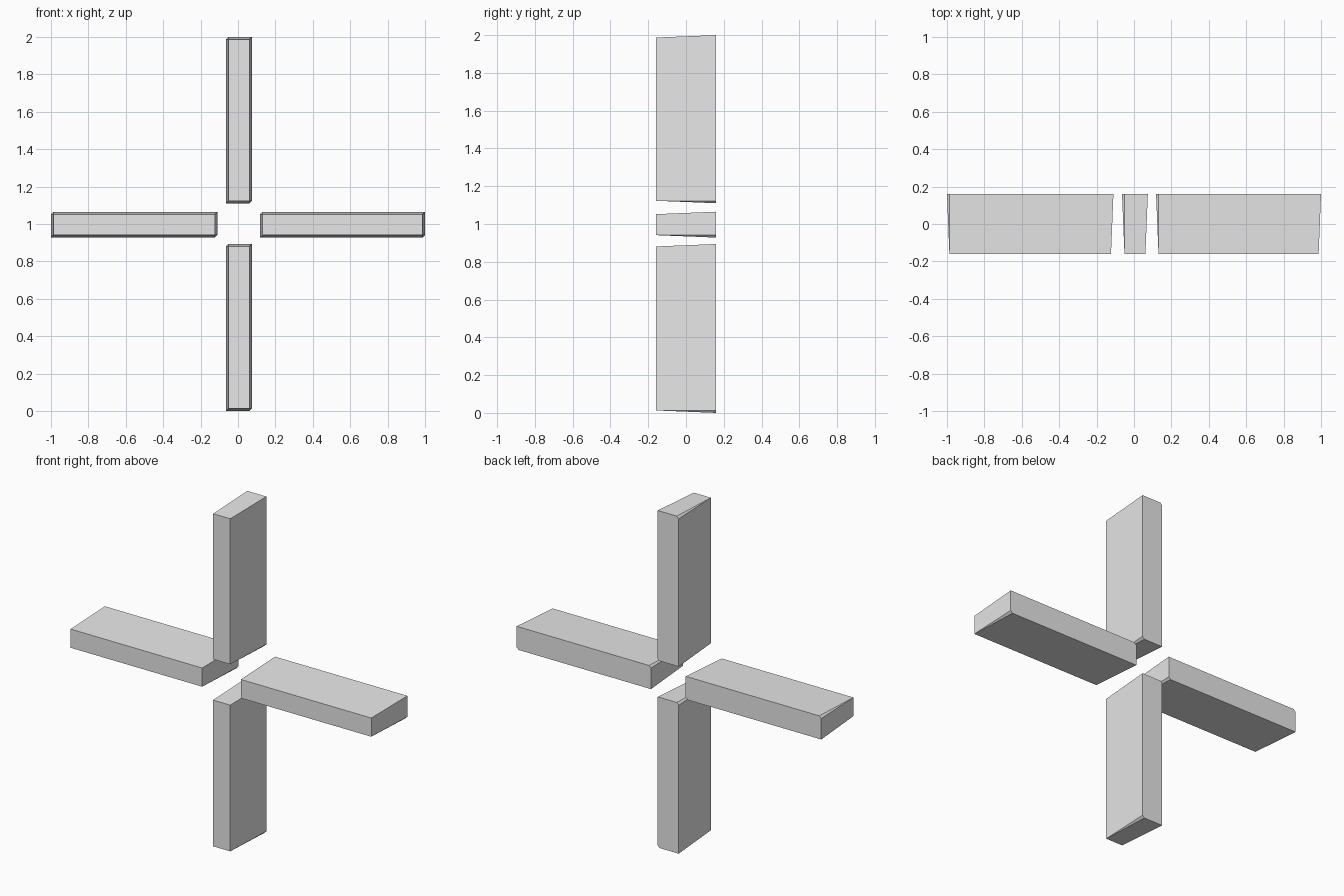
import bpy
import bmesh

cube = bpy.data.objects.get("Cube")
if cube:
    bpy.data.objects.remove(cube, do_unlink=True)

DEPTH = 0.16   # half depth of every bar
DRAFT = 0.013  # how far the front face is inset from the back

# Plain grey material
grey = bpy.data.materials.new("light_grey")
grey.use_nodes = True
colour = (0.8, 0.8, 0.8, 1)
grey.diffuse_color = colour
grey.node_tree.nodes["Principled BSDF"].inputs["Base Color"].default_value = colour


def tapered_bar(name, x0, x1, z0, z1):
    """Bar narrowing to the front, with two opposite back corners clipped."""
    d = DRAFT
    front = [(x, z) for x in (x0 + d, x1 - d) for z in (z0 + d, z1 - d)]
    back = [(x0, z0), (x1 - d, z0), (x1, z0 + d),
            (x1, z1), (x0 + d, z1), (x0, z1 - d)]
    bm = bmesh.new()
    for outline, y in ((front, -DEPTH), (back, DEPTH)):
        for x, z in outline:
            bm.verts.new((x, y, z))
    bmesh.ops.convex_hull(bm, input=bm.verts[:])
    bmesh.ops.dissolve_limit(bm, angle_limit=0.01,
                             verts=bm.verts[:], edges=bm.edges[:])
    bmesh.ops.recalc_face_normals(bm, faces=bm.faces[:])
    mesh = bpy.data.meshes.new(name)
    bm.to_mesh(mesh)
    bm.free()
    mesh.materials.append(grey)
    bpy.context.collection.objects.link(bpy.data.objects.new(name, mesh))


# Four bars arranged as an open cross
tapered_bar("upper_bar", -0.064, 0.074, 1.11, 2.0)
tapered_bar("lower_bar", -0.064, 0.074, 0.0, 0.894)
tapered_bar("right_bar", -1.0, -0.11, 0.928, 1.065)
tapered_bar("left_bar", 0.118, 1.0, 0.928, 1.065)
